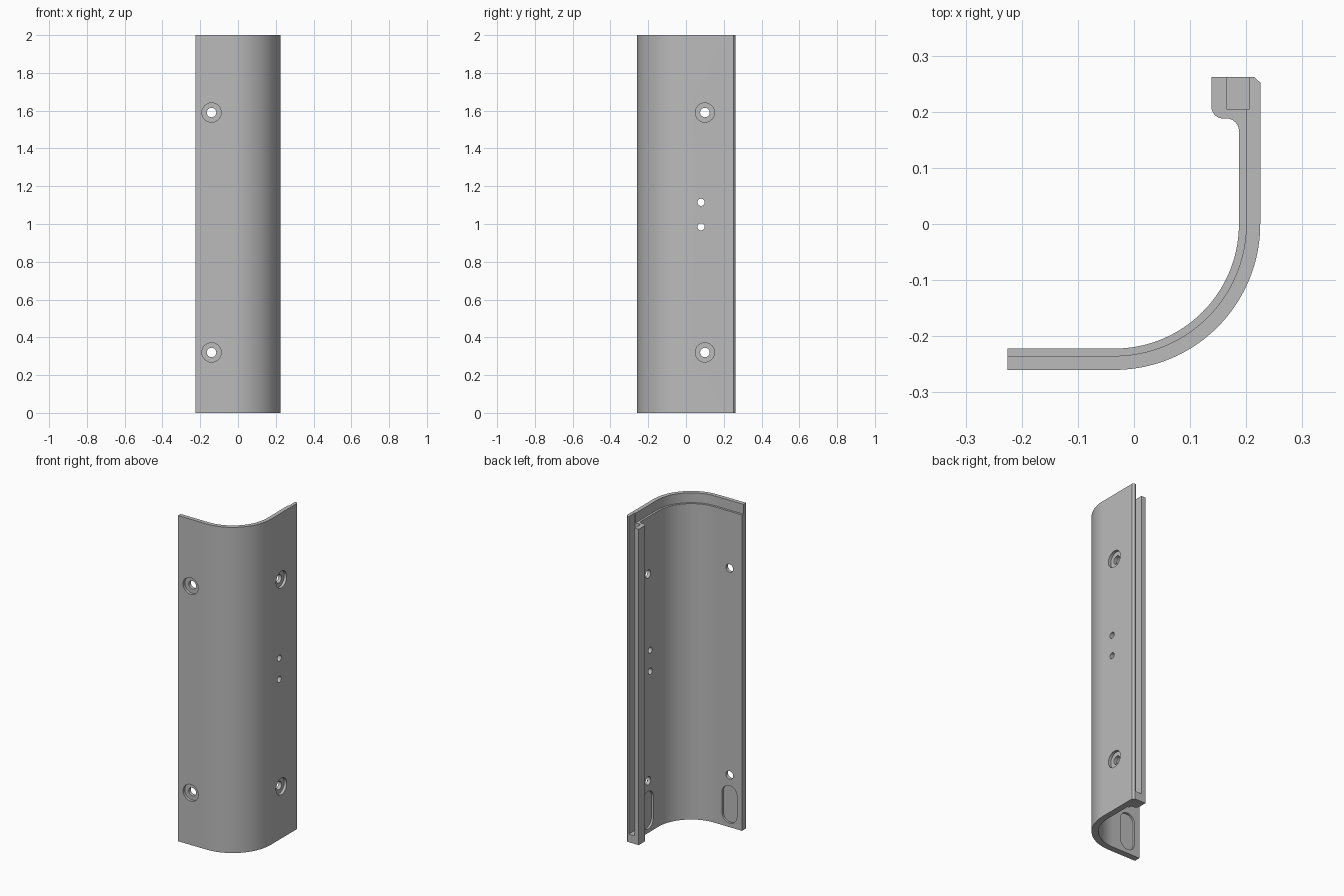
import bpy, bmesh
from math import sin, cos, pi, radians
from mathutils import Matrix

if "Cube" in bpy.data.objects:
    bpy.data.objects.remove(bpy.data.objects["Cube"])

grey = bpy.data.materials.new("plain grey")
grey.use_nodes = True
colour = (0.5, 0.5, 0.5, 1)
grey.diffuse_color = colour
grey.node_tree.nodes["Principled BSDF"].inputs["Base Color"].default_value = colour

BEND_X, OUT, STEP, IN = -0.035, 0.26, 0.235, 0.222   # bend centre and radii
LEFT, BACK, TOP = -0.225, 0.262, 2.0


def arc(cx, cy, r, start, end, n):
    steps = [radians(start + (end - start) * i / n) for i in range(n + 1)]
    return [(cx + r * cos(a), cy + r * sin(a)) for a in steps]


def prism(name, outline, z0, z1, matrix=Matrix()):
    """Extrude an xy outline from z0 to z1, then place it."""
    bm = bmesh.new()
    face = bm.faces.new([bm.verts.new((x, y, z0)) for x, y in outline])
    new = bmesh.ops.extrude_face_region(bm, geom=[face])["geom"]
    verts = [v for v in new if isinstance(v, bmesh.types.BMVert)]
    bmesh.ops.translate(bm, verts=verts, vec=(0, 0, z1 - z0))
    bmesh.ops.recalc_face_normals(bm, faces=bm.faces)
    bm.transform(matrix)
    mesh = bpy.data.meshes.new(name)
    bm.to_mesh(mesh)
    bm.free()
    mesh.materials.append(grey)
    obj = bpy.data.objects.new(name, mesh)
    bpy.context.collection.objects.link(obj)
    return obj


# Curved panel with a rounded lip along its back edge
outline = [(LEFT, -OUT)]
outline += arc(BEND_X, 0, OUT, -90, 0, 40)
outline += [(0.225, 0.252), (0.214, BACK), (0.138, BACK)]
outline += arc(0.159, 0.209, 0.021, 180, 270, 8)
outline += arc(0.165, 0.166, 0.022, 90, 0, 8)
outline += arc(BEND_X, 0, IN, 0, -90, 40)
outline += [(LEFT, -IN)]
panel = prism("curved_panel", outline, 0, TOP)


def cut(cutter):
    mod = panel.modifiers.new("cut", "BOOLEAN")
    mod.operation = "DIFFERENCE"
    mod.solver = "EXACT"
    mod.object = cutter
    bpy.context.view_layer.objects.active = panel
    bpy.ops.object.modifier_apply(modifier=mod.name)
    bpy.data.objects.remove(cutter)


# Step along the inside of the top edge
step = [(-0.3, -STEP)] + arc(BEND_X, 0, STEP, -90, 0, 40) + [(0.2, 0.3), (-0.3, 0.3)]
cut(prism("top_step_cutter", step, 1.94, 2.1))

# Slot down the lip, closed at the foot
slot = [(0.166, 0.204), (0.205, 0.204), (0.205, 0.3), (0.166, 0.3)]
cut(prism("lip_slot_cutter", slot, 0.05, 2.1))

# Wall frames: local x runs along the wall, local y up, local z outwards
front = Matrix(((1, 0, 0, 0), (0, 0, -1, 0), (0, 1, 0, 0), (0, 0, 0, 1)))
side = Matrix(((0, 0, 1, 0), (1, 0, 0, 0), (0, 1, 0, 0), (0, 0, 0, 1)))
walls = [(front, -0.14, OUT, IN), (side, 0.1, 0.225, 0.187)]

for frame, u, outer, inner in walls:
    # Counterbored screw holes
    for z in (0.32, 1.59):
        cut(prism("hole_cutter", arc(u, z, 0.025, 0, 348.75, 31), inner - 0.03, outer + 0.03, frame))
        cut(prism("counterbore_cutter", arc(u, z, 0.051, 0, 348.75, 31), outer - 0.017, outer + 0.03, frame))
    # Shallow rounded pocket near the foot
    pocket = arc(u, 0.205, 0.05, 0, 180, 16) + arc(u, 0.075, 0.05, 180, 360, 16)
    cut(prism("pocket_cutter", pocket, inner - 0.02, inner + 0.013, frame))

# Pair of small holes in the side wall
for z in (0.985, 1.115):
    cut(prism("small_hole_cutter", arc(0.08, z, 0.019, 0, 345, 23), 0.15, 0.26, side))

bpy.ops.object.select_all(action="DESELECT")
panel.select_set(True)
bpy.context.view_layer.objects.active = panel
bpy.ops.object.shade_smooth_by_angle(angle=radians(30))
